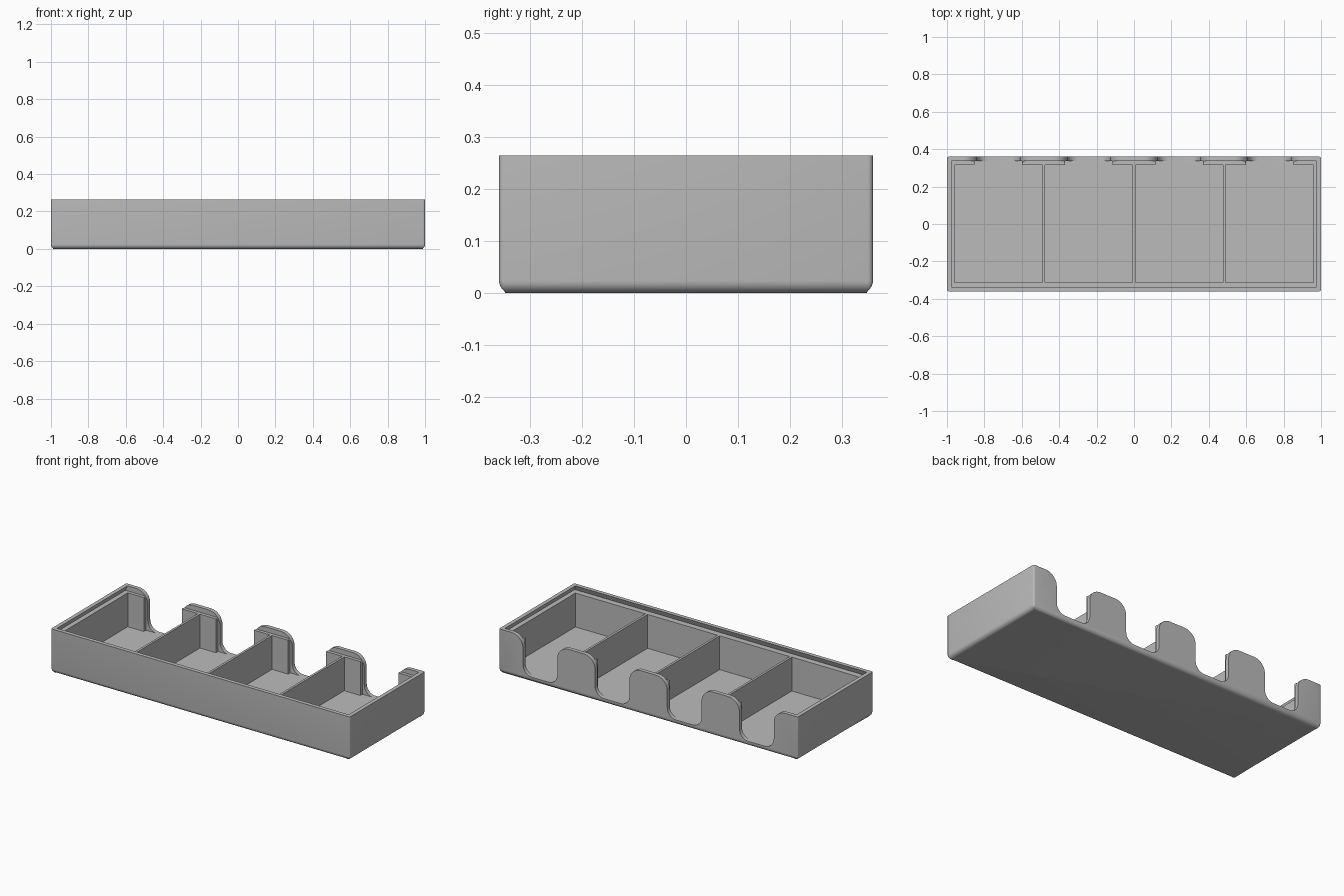
import bpy, bmesh
from math import sin, cos, pi, radians

cube = bpy.data.objects.get("Cube")
if cube:
    bpy.data.objects.remove(cube, do_unlink=True)

W, D, H = 1.0, 0.36, 0.265      # half width, half depth, height
FLOOR, LEDGE = 0.03, 0.235      # inner floor and lid ledge heights
PITCH, BAYS = 0.483, 4

grey = bpy.data.materials.new("plain grey")
grey.use_nodes = True
grey.diffuse_color = (0.5, 0.5, 0.5, 1)
grey.node_tree.nodes["Principled BSDF"].inputs["Base Color"].default_value = (0.5, 0.5, 0.5, 1)


def loft(name, loop_a, loop_b):
    """Solid between two matching loops of points."""
    bm = bmesh.new()
    a = [bm.verts.new(p) for p in loop_a]
    b = [bm.verts.new(p) for p in loop_b]
    bm.faces.new(a)
    bm.faces.new(b[::-1])
    for i in range(len(a)):
        j = (i + 1) % len(a)
        bm.faces.new((a[i], b[i], b[j], a[j]))
    bmesh.ops.recalc_face_normals(bm, faces=bm.faces)
    mesh = bpy.data.meshes.new(name)
    bm.to_mesh(mesh)
    bm.free()
    obj = bpy.data.objects.new(name, mesh)
    bpy.context.collection.objects.link(obj)
    mesh.materials.append(grey)
    return obj


def rect(x0, x1, y0, y1, z):
    return [(x0, y0, z), (x1, y0, z), (x1, y1, z), (x0, y1, z)]


def box(name, x0, x1, y0, y1, z0, z1):
    return loft(name, rect(x0, x1, y0, y1, z0), rect(x0, x1, y0, y1, z1))


def arc(cx, cz, r, a0, a1, n=10):
    steps = [radians(a0 + (a1 - a0) * i / n) for i in range(n + 1)]
    return [(cx + r * cos(t), cz + r * sin(t)) for t in steps]


def scoop(name, cx, half, bottom, low_r, top_r, y0, y1):
    """Finger cutout: rounded bottom corners and flared top corners."""
    side = arc(half - low_r, bottom + low_r, low_r, -90, 0)
    side += arc(half + top_r, H - top_r, top_r, 180, 90)
    side.append((half + top_r, H + 0.05))
    outline = side + [(-x, z) for x, z in reversed(side)]
    return loft(name, [(cx + x, y0, z) for x, z in outline],
                [(cx + x, y1, z) for x, z in outline])


def cut(obj, cutter):
    mod = obj.modifiers.new("cut", "BOOLEAN")
    mod.operation = "DIFFERENCE"
    mod.solver = "EXACT"
    mod.object = cutter
    bpy.context.view_layer.objects.active = obj
    bpy.ops.object.modifier_apply(modifier=mod.name)
    bpy.data.objects.remove(cutter, do_unlink=True)


# Outer block with rounded upright corners and a rounder bottom edge
tray = box("tray", -W, W, -D, D, 0, H)
bm = bmesh.new()
bm.from_mesh(tray.data)
upright = [e for e in bm.edges if abs(e.verts[0].co.z - e.verts[1].co.z) > 0.1]
bmesh.ops.bevel(bm, geom=upright, offset=0.01, segments=4, profile=0.5, affect="EDGES")
base = [e for e in bm.edges if all(v.co.z < 0.001 for v in e.verts)]
bmesh.ops.bevel(bm, geom=base, offset=0.024, segments=6, profile=0.5, affect="EDGES")
bm.to_mesh(tray.data)
bm.free()

# Undercut recess for a sliding lid
cut(tray, loft("lid_recess", rect(-0.988, 0.988, -0.348, 0.336, LEDGE),
               rect(-0.972, 0.972, -0.332, 0.336, H + 0.01)))

# Four compartments, each with its back opening
for i in range(BAYS):
    cx = (i - (BAYS - 1) / 2) * PITCH
    half = PITCH / 2 - 0.007
    cut(tray, box("bay", cx - half, cx + half, -0.312, 0.316, FLOOR, H + 0.1))
    cut(tray, box("inner_opening", cx - 0.127, cx + 0.127, 0.3, 0.336, FLOOR, H + 0.1))
    cut(tray, scoop("scoop", cx, 0.115, FLOOR, 0.06, 0.075, 0.33, 0.4))

# Smooth rounded parts, crisp corners
bpy.ops.object.select_all(action="DESELECT")
tray.select_set(True)
bpy.context.view_layer.objects.active = tray
bpy.ops.object.shade_smooth_by_angle(angle=radians(30))
